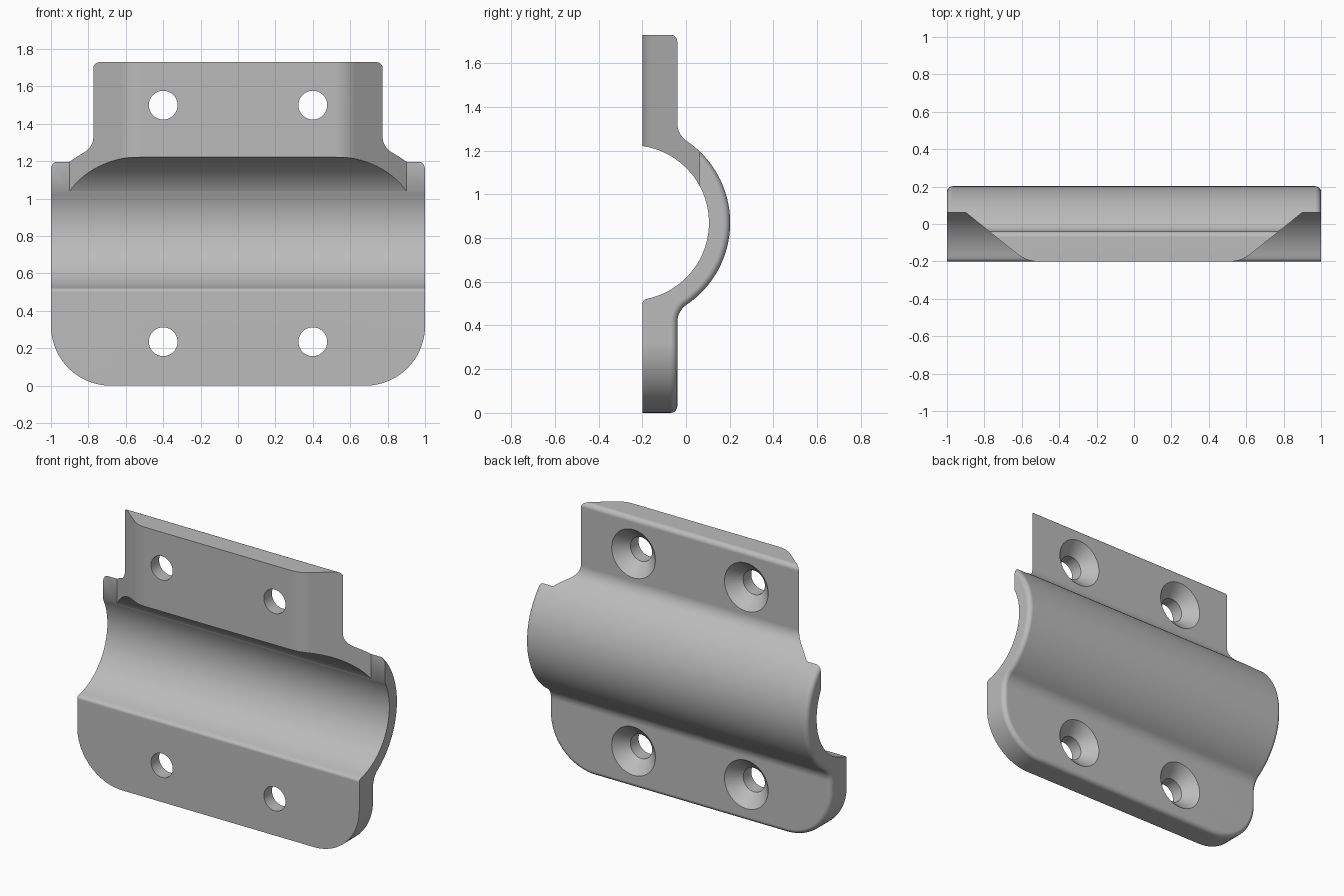
import bpy
import bmesh
from math import sin, cos, pi, atan2, sqrt, radians
from mathutils import Vector

if "Cube" in bpy.data.objects:
    bpy.data.objects.remove(bpy.data.objects["Cube"])

FRONT, BACK, TOP = -0.2, -0.04, 1.73      # plate planes
CY, CZ, R_IN, R_OUT = -0.25, 0.87, 0.355, 0.452   # pipe channel
FILLET = 0.1                              # where the channel meets the plate


def arc(cy, cz, r, a0, a1, n):
    return [(cy + r * cos(a0 + (a1 - a0) * i / n),
             cz + r * sin(a0 + (a1 - a0) * i / n)) for i in range(n + 1)]


def prism(bm, points, direction):
    """Extrude a closed outline of 3D points into a solid."""
    face = bm.faces.new([bm.verts.new(p) for p in points])
    out = bmesh.ops.extrude_face_region(bm, geom=[face], use_keep_orig=True)
    moved = [v for v in out["geom"] if isinstance(v, bmesh.types.BMVert)]
    bmesh.ops.translate(bm, verts=moved, vec=direction)


def make_object(name, bm):
    bmesh.ops.recalc_face_normals(bm, faces=bm.faces[:])
    mesh = bpy.data.meshes.new(name)
    bm.to_mesh(mesh)
    bm.free()
    obj = bpy.data.objects.new(name, mesh)
    bpy.context.collection.objects.link(obj)
    return obj


# Clamp cross-section
dy = BACK + FILLET - CY
dz = sqrt((R_OUT + FILLET) ** 2 - dy ** 2)
join = atan2(dz, dy)
lip_top = atan2(sqrt(R_IN ** 2 - (FRONT - CY) ** 2), FRONT - CY)
lip_low = -atan2(sqrt(R_IN ** 2 - 0.075 ** 2), 0.075)
profile = [(FRONT, 0), (FRONT, 0.5), (-0.197, 0.511), (-0.189, 0.519)]
profile += arc(CY, CZ, R_IN, lip_low, lip_top, 48)
profile += [(FRONT, TOP), (BACK, TOP)]
profile += arc(BACK + FILLET, CZ + dz, FILLET, pi, pi + join, 10)
profile += arc(CY, CZ, R_OUT, join, -join, 48)[1:-1]
profile += arc(BACK + FILLET, CZ - dz, FILLET, pi - join, pi, 10)
profile += [(BACK, 0)]

bm = bmesh.new()
prism(bm, [(-1, y, z) for y, z in profile], (2, 0, 0))
bmesh.ops.recalc_face_normals(bm, faces=bm.faces[:])

# Large rounded lower corners
corners = [e for e in bm.edges
           if all(v.co.z < 0.001 for v in e.verts)
           and abs(e.verts[0].co.x - e.verts[1].co.x) < 0.001]
bmesh.ops.bevel(bm, geom=corners, offset=0.32, offset_type='OFFSET',
                segments=18, profile=0.5, affect='EDGES')

# Small rounding around the back rim
bm.normal_update()
rim = [e for e in bm.edges
       if all(v.co.y > BACK - 0.005 for v in e.verts)
       and all(Vector((v.co.y - CY, v.co.z - CZ)).length > 0.4 for v in e.verts)
       and e.calc_face_angle(0) > 1.0]
bmesh.ops.bevel(bm, geom=rim, offset=0.03, offset_type='OFFSET',
                segments=5, profile=0.5, affect='EDGES')
clamp = make_object("pipe_clamp", bm)

# Cutter: slanted upper ends and countersunk holes
bm = bmesh.new()
a, b, c = Vector((0.515, FRONT)), Vector((0.575, FRONT)), Vector((0.625, -0.16))
bend = [a * (1 - t) ** 2 + b * 2 * t * (1 - t) + c * t * t
        for t in (i / 8 for i in range(9))]
wedge = [tuple(p) for p in bend] + [(0.9, 0.062), (1.2, 0.062), (1.2, -0.4), (0.515, -0.4)]
for side in (-1, 1):
    prism(bm, [(side * x, y, 0.92) for x, y in wedge], (0, 0, 1))

SIDES = 40
for x in (-0.4, 0.4):
    for z in (0.235, 1.5):
        rings = [[bm.verts.new((x + r * cos(2 * pi * i / SIDES), y,
                                z + r * sin(2 * pi * i / SIDES)))
                  for i in range(SIDES)]
                 for y, r in ((-0.3, 0.077), (-0.118, 0.077), (-0.02, 0.175))]
        for low, high in zip(rings, rings[1:]):
            for i in range(SIDES):
                j = (i + 1) % SIDES
                bm.faces.new((low[i], low[j], high[j], high[i]))
        bm.faces.new(rings[0])
        bm.faces.new(rings[-1])
cutter = make_object("cutter", bm)
cutter.hide_render = True

# Cut, then drop the helper
bpy.ops.object.select_all(action='DESELECT')
clamp.select_set(True)
bpy.context.view_layer.objects.active = clamp
cut = clamp.modifiers.new("cut", 'BOOLEAN')
cut.operation = 'DIFFERENCE'
cut.solver = 'EXACT'
cut.object = cutter
bpy.ops.object.modifier_apply(modifier="cut")
bpy.data.objects.remove(cutter)

# Grey metal finish with smooth curves and crisp edges
grey = bpy.data.materials.new("grey_metal")
grey.use_nodes = True
colour = (0.5, 0.5, 0.5, 1)
grey.diffuse_color = colour
grey.node_tree.nodes["Principled BSDF"].inputs["Base Color"].default_value = colour
clamp.data.materials.clear()
clamp.data.materials.append(grey)
for poly in clamp.data.polygons:
    poly.material_index = 0
bpy.ops.object.shade_smooth_by_angle(angle=radians(30))
weighted = clamp.modifiers.new("even_shading", 'WEIGHTED_NORMAL')
weighted.keep_sharp = True
